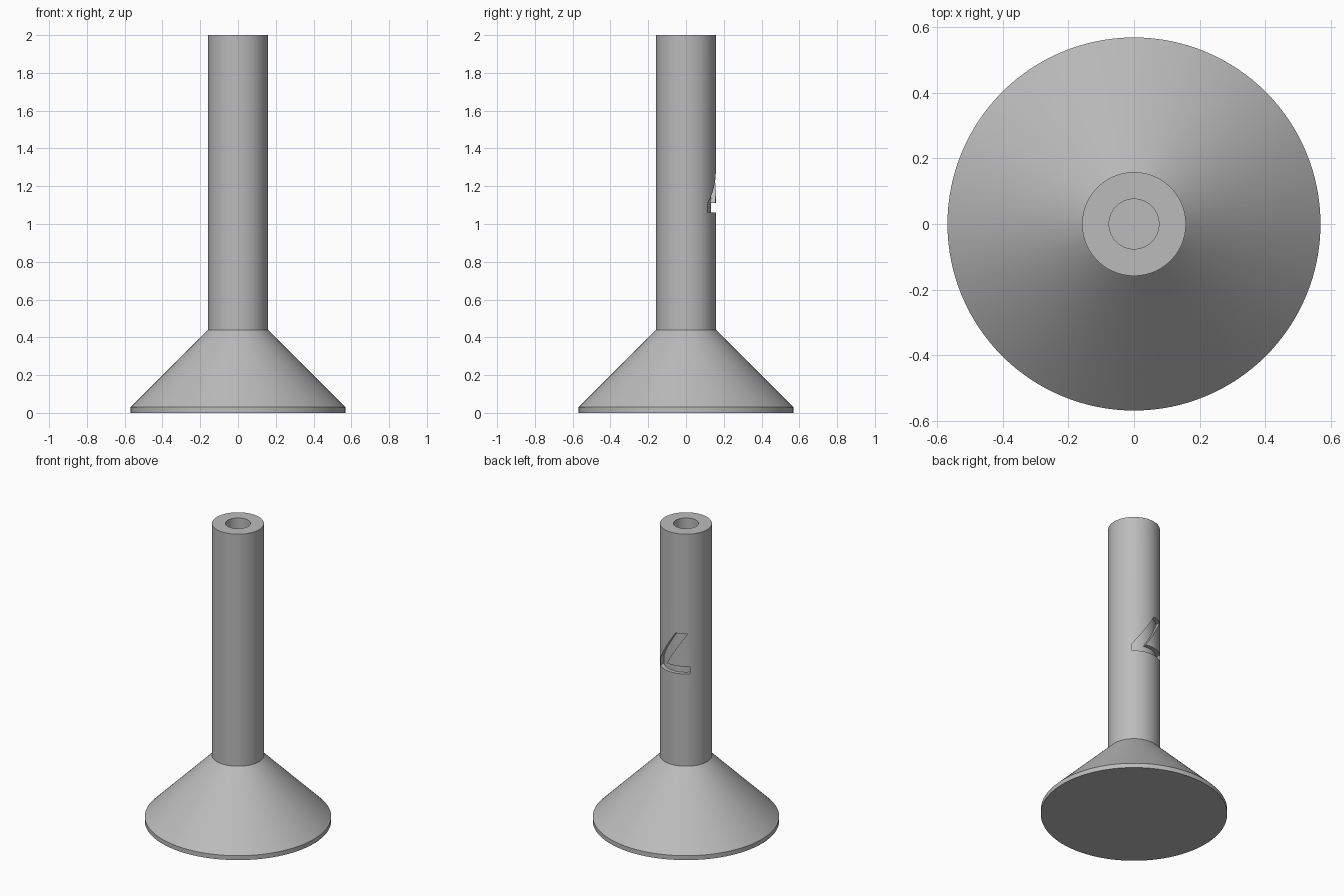
import bpy, bmesh
from math import radians, sin, cos, tau

SIDES = 128

cube = bpy.data.objects.get("Cube")
if cube:
    bpy.data.objects.remove(cube, do_unlink=True)

grey = bpy.data.materials.new("light_grey")
grey.use_nodes = True
grey.diffuse_color = (0.5, 0.5, 0.5, 1)
grey.node_tree.nodes["Principled BSDF"].inputs["Base Color"].default_value = (0.5, 0.5, 0.5, 1)


def finish(name, bm):
    bmesh.ops.recalc_face_normals(bm, faces=bm.faces)
    mesh = bpy.data.meshes.new(name)
    bm.to_mesh(mesh)
    bm.free()
    mesh.materials.append(grey)
    obj = bpy.data.objects.new(name, mesh)
    bpy.context.collection.objects.link(obj)
    return obj


def lathe(name, profile):
    """Turn a (radius, height) profile and cap both ends."""
    bm = bmesh.new()
    rings = [[bm.verts.new((r * cos(tau * i / SIDES), r * sin(tau * i / SIDES), z))
              for i in range(SIDES)] for r, z in profile]
    for low, high in zip(rings, rings[1:]):
        for i in range(SIDES):
            j = (i + 1) % SIDES
            bm.faces.new((low[i], low[j], high[j], high[i]))
    bm.faces.new(rings[0])
    bm.faces.new(rings[-1])
    return finish(name, bm)


def cut(target, cutter):
    """Subtract the cutter from the target and remove the cutter."""
    mod = target.modifiers.new("cut", 'BOOLEAN')
    mod.operation = 'DIFFERENCE'
    mod.solver = 'EXACT'
    mod.object = cutter
    bpy.context.view_layer.objects.active = target
    bpy.ops.object.modifier_apply(modifier=mod.name)
    bpy.data.objects.remove(cutter, do_unlink=True)


# Flared base, straight stem and blind bore, turned as one solid
stem = lathe("flared_stem", [(0.568, 0), (0.568, 0.03), (0.158, 0.44), (0.158, 2),
                             (0.076, 2), (0.076, 0.2)])

# Angled groove on the back, with a floor concentric with the stem
bm = bmesh.new()
outline = [(0.11, 1.06), (0.11, 1.11), (-0.03, 1.33), (-0.10, 1.33),
           (0.035, 1.11), (-0.11, 1.11), (-0.11, 1.06)]
face = bm.faces.new([bm.verts.new((x, 0.03, z)) for x, z in outline])
ext = bmesh.ops.extrude_face_region(bm, geom=[face])
for v in ext["geom"]:
    if isinstance(v, bmesh.types.BMVert):
        v.co.y = 0.3
groove = finish("groove_cutter", bm)
groove.hide_render = True
core = lathe("groove_floor_cutter", [(0.133, 0.9), (0.133, 1.5)])
core.hide_render = True
cut(groove, core)
cut(stem, groove)

# Smooth round surfaces, crisp edges
bpy.ops.object.select_all(action='DESELECT')
stem.select_set(True)
bpy.context.view_layer.objects.active = stem
bpy.ops.object.shade_smooth_by_angle(angle=radians(30))
